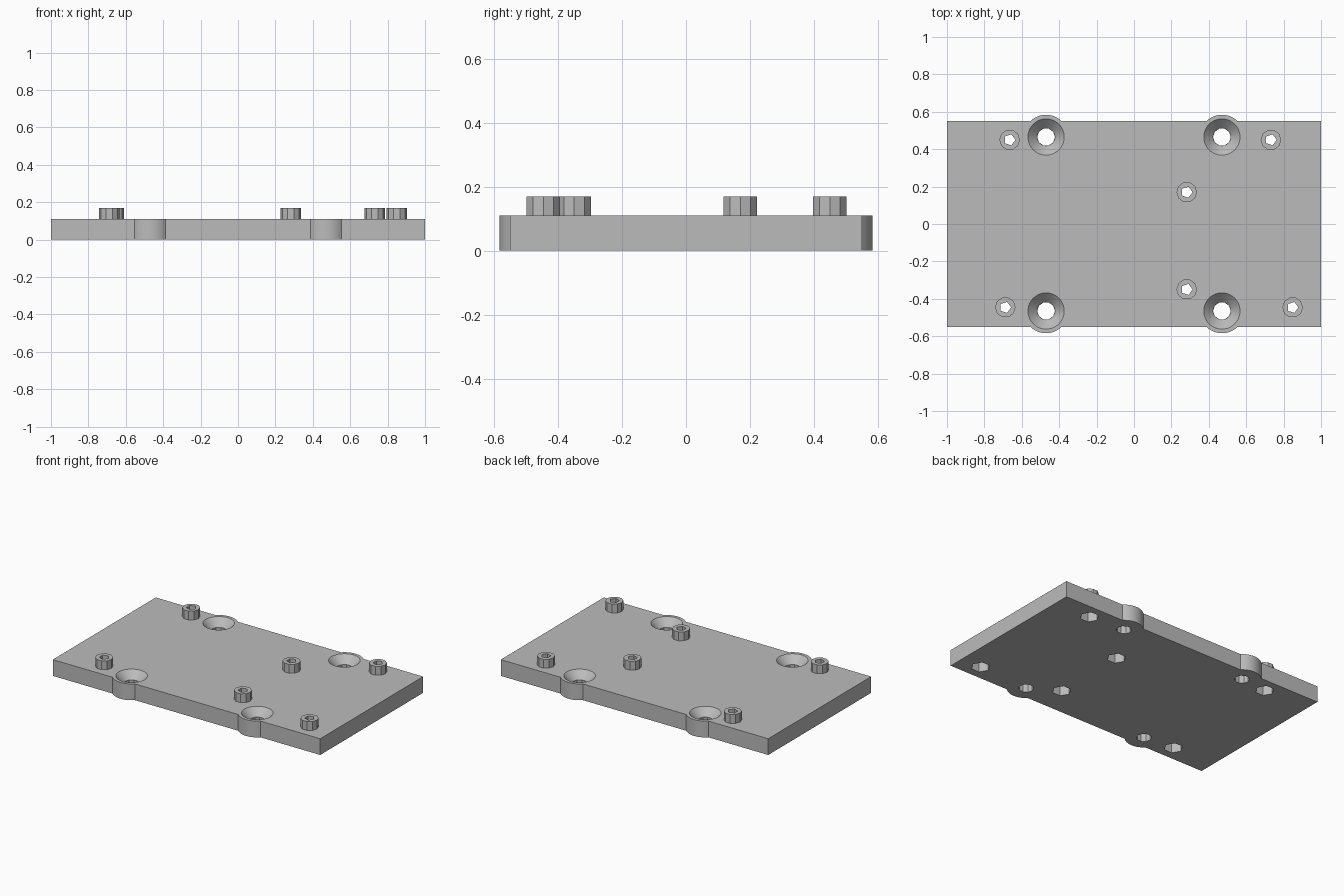
import bpy, bmesh, math
from mathutils import Matrix

if "Cube" in bpy.data.objects:
    bpy.data.objects.remove(bpy.data.objects["Cube"])

T = 0.11          # plate thickness
TOP = 0.17        # top of the standoffs
SCREWS = [(x, y) for x in (-0.47, 0.47) for y in (-0.465, 0.465)]
STANDOFFS = [(-0.665, 0.45), (0.732, 0.45), (0.282, 0.17),
             (0.282, -0.35), (-0.688, -0.446), (0.848, -0.446)]

grey = bpy.data.materials.new("plain_grey")
grey.diffuse_color = (0.5, 0.5, 0.5, 1)
grey.use_nodes = True
grey.node_tree.nodes["Principled BSDF"].inputs["Base Color"].default_value = grey.diffuse_color


def new_object(name, bm):
    mesh = bpy.data.meshes.new(name)
    bm.to_mesh(mesh)
    bm.free()
    obj = bpy.data.objects.new(name, mesh)
    bpy.context.collection.objects.link(obj)
    obj.data.materials.append(grey)
    return obj


def prism(name, x, y, z0, z1, r0, r1, sides):
    """Vertical cylinder or cone with its first corner pointing to +x."""
    bm = bmesh.new()
    rings = []
    for z, r in ((z0, r0), (z1, r1)):
        rings.append([bm.verts.new((x + r * math.cos(2 * math.pi * i / sides),
                                    y + r * math.sin(2 * math.pi * i / sides), z))
                      for i in range(sides)])
    low, high = rings
    bm.faces.new(low[::-1])
    bm.faces.new(high)
    for i in range(sides):
        j = (i + 1) % sides
        bm.faces.new((low[i], low[j], high[j], high[i]))
    return new_object(name, bm)


def combine(target, tool, operation):
    """Apply a boolean with the tool, then discard the tool."""
    bpy.context.view_layer.objects.active = target
    mod = target.modifiers.new("boolean", 'BOOLEAN')
    mod.operation = operation
    mod.solver = 'EXACT'
    mod.object = tool
    bpy.ops.object.modifier_apply(modifier=mod.name)
    bpy.data.objects.remove(tool)


# rectangular base plate
bm = bmesh.new()
bmesh.ops.create_cube(bm, size=1, matrix=Matrix.Translation((0, 0, T / 2))
                      @ Matrix.Diagonal((2, 1.1, T, 1)))
plate = new_object("mounting_plate", bm)

# round bosses bulging past the long edges, and standoffs on top
for x, y in SCREWS:
    combine(plate, prism("screw_boss", x, y, 0, T, 0.119, 0.119, 48), 'UNION')
for x, y in STANDOFFS:
    combine(plate, prism("standoff", x, y, 0.05, TOP, 0.055, 0.055, 10), 'UNION')

# countersunk screw holes
for x, y in SCREWS:
    combine(plate, prism("screw_bore", x, y, -0.05, T + 0.05, 0.047, 0.047, 10), 'DIFFERENCE')
    combine(plate, prism("countersink", x, y, T - 0.05, T + 0.01, 0.047, 0.107, 48), 'DIFFERENCE')

# pentagonal pilot holes with hexagonal nut pockets underneath
for x, y in STANDOFFS:
    combine(plate, prism("pilot_hole", x, y, -0.05, TOP + 0.05, 0.031, 0.031, 5), 'DIFFERENCE')
    combine(plate, prism("nut_pocket", x, y, -0.05, 0.07, 0.059, 0.059, 6), 'DIFFERENCE')

# smooth the bosses and countersinks, keep the facets crisp
bpy.ops.object.select_all(action='DESELECT')
plate.select_set(True)
bpy.context.view_layer.objects.active = plate
bpy.ops.object.shade_smooth_by_angle(angle=math.radians(25))
